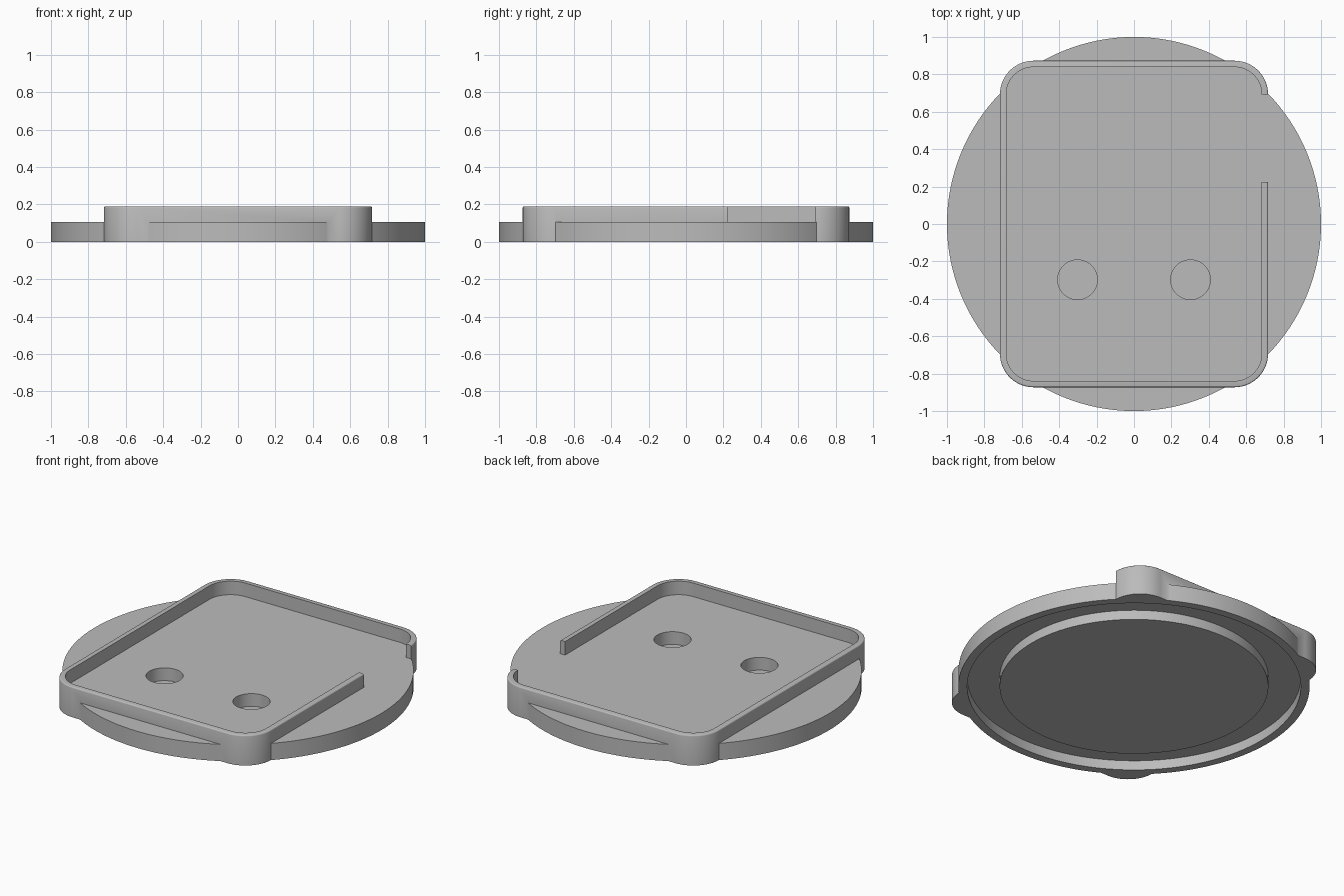
import bpy, bmesh, math

if "Cube" in bpy.data.objects:
    bpy.data.objects.remove(bpy.data.objects["Cube"])

grey = bpy.data.materials.new("plain_grey")
grey.diffuse_color = (0.5, 0.5, 0.5, 1)
grey.use_nodes = True
grey.node_tree.nodes["Principled BSDF"].inputs["Base Color"].default_value = grey.diffuse_color

FLOOR, TOP = 0.105, 0.19


def circle(r, cx=0, cy=0, n=128):
    return [(cx + r * math.cos(2 * math.pi * i / n),
             cy + r * math.sin(2 * math.pi * i / n)) for i in range(n)]


def rounded_rect(hx, hy, r, n=16):
    pts = []
    for q, (sx, sy) in enumerate([(1, 1), (-1, 1), (-1, -1), (1, -1)]):
        for i in range(n + 1):
            a = math.pi / 2 * (q + i / n)
            pts.append((sx * (hx - r) + r * math.cos(a), sy * (hy - r) + r * math.sin(a)))
    return pts


def stack(name, layers, closed=False):
    """Skin a list of (outline, z); cap both ends, or join the last layer to the first."""
    bm = bmesh.new()
    rings = [[bm.verts.new((x, y, z)) for x, y in pts] for pts, z in layers]
    n = len(rings[0])
    pairs = list(zip(rings, rings[1:]))
    if closed:
        pairs.append((rings[-1], rings[0]))
    else:
        bm.faces.new(rings[0][::-1])
        bm.faces.new(rings[-1])
    for a, b in pairs:
        for i in range(n):
            j = (i + 1) % n
            bm.faces.new((a[i], a[j], b[j], b[i]))
    bmesh.ops.recalc_face_normals(bm, faces=bm.faces)
    me = bpy.data.meshes.new(name)
    bm.to_mesh(me)
    bm.free()
    me.materials.append(grey)
    ob = bpy.data.objects.new(name, me)
    bpy.context.collection.objects.link(ob)
    return ob


def combine(body, other, operation):
    bpy.context.view_layer.objects.active = body
    mod = body.modifiers.new(operation.lower(), 'BOOLEAN')
    mod.operation, mod.object, mod.solver = operation, other, 'EXACT'
    bpy.ops.object.modifier_apply(modifier=mod.name)
    bpy.data.objects.remove(other)


# Rounded tray block with softened top rim
hx, hy, r, c = 0.717, 0.873, 0.18, 0.008
layers = [(rounded_rect(hx, hy, r), 0)]
for k in range(4):
    a = math.pi / 2 * k / 3
    d = c * (1 - math.cos(a))
    layers.append((rounded_rect(hx - d, hy - d, r - d), TOP - c + c * math.sin(a)))
tray = stack("round_base_tray", layers)

# Pocket that leaves a thin wall
pocket = stack("pocket_cutter", [(rounded_rect(hx - 0.034, hy - 0.034, r - 0.034), z)
                                 for z in (FLOOR, 0.3)])
combine(tray, pocket, 'DIFFERENCE')

# Opening in the right wall
gap = stack("gap_cutter", [([(0.6, 0.225), (0.8, 0.225), (0.8, 0.693), (0.6, 0.693)], z)
                           for z in (FLOOR, 0.3)])
combine(tray, gap, 'DIFFERENCE')

# Round base disc
combine(tray, stack("disc", [(circle(1), 0), (circle(1), FLOOR)]), 'UNION')

# Ring groove underneath
groove = stack("groove_cutter", [(circle(0.765), -0.1), (circle(0.95), -0.1),
                                 (circle(0.95), 0.06), (circle(0.765), 0.06)], closed=True)
combine(tray, groove, 'DIFFERENCE')

# Two blind holes in the floor
for side in (-1, 1):
    hole = stack("hole_cutter", [(circle(0.106, side * 0.302, -0.298, 48), z)
                                 for z in (0.025, 0.3)])
    combine(tray, hole, 'DIFFERENCE')

tray.select_set(True)
bpy.context.view_layer.objects.active = tray
bpy.ops.object.shade_smooth_by_angle(angle=math.radians(35))
